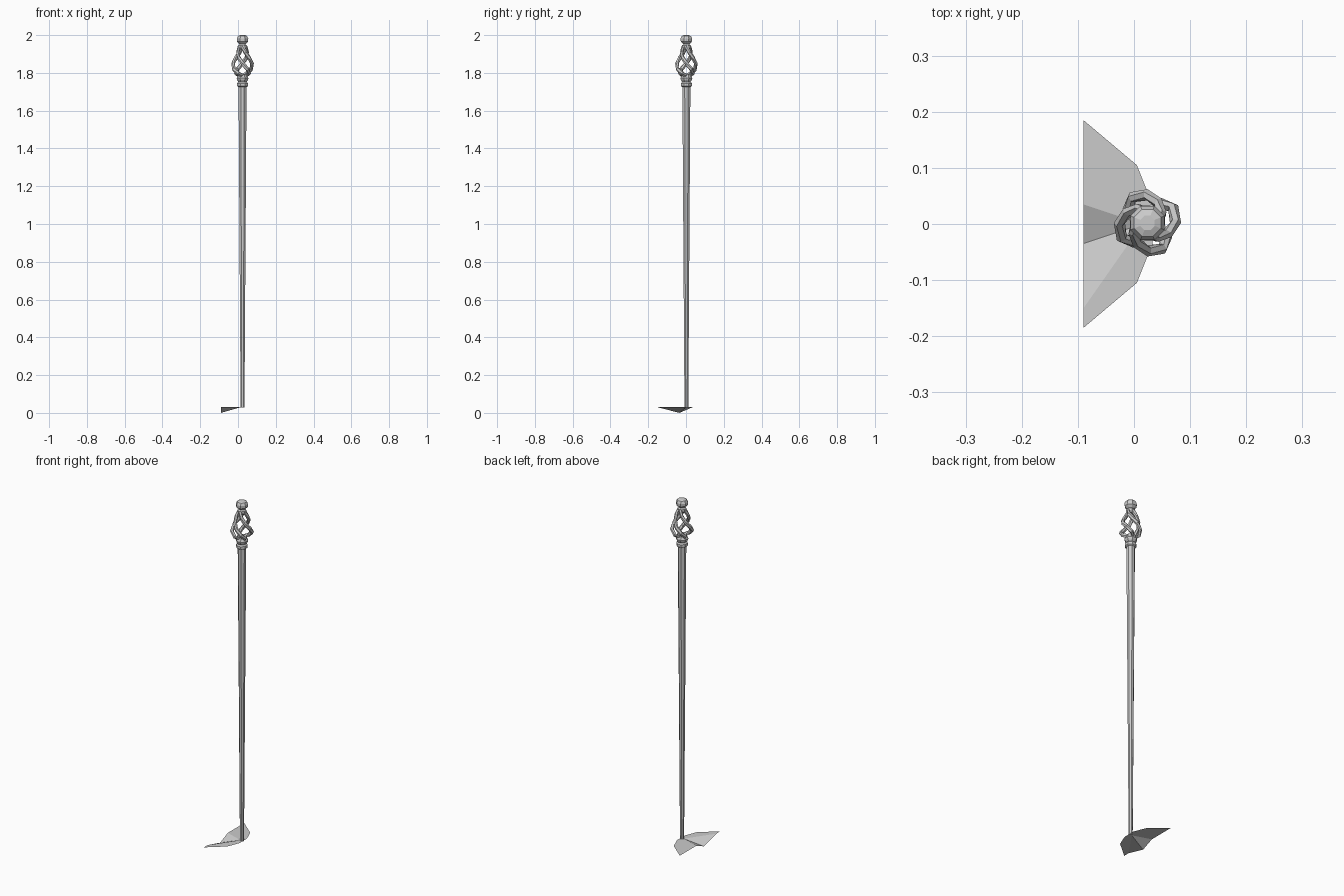
import bpy, math

if "Cube" in bpy.data.objects:
    bpy.data.objects.remove(bpy.data.objects["Cube"])

CX, CY = 0.024, 0.002   # axis of the pole


def mesh_object(name, verts, faces, angle=None):
    me = bpy.data.meshes.new(name)
    me.from_pydata(verts, [], faces)
    ob = bpy.data.objects.new(name, me)
    bpy.context.collection.objects.link(ob)
    if angle:
        bpy.context.view_layer.objects.active = ob
        ob.select_set(True)
        bpy.ops.object.shade_smooth_by_angle(angle=math.radians(angle))
        ob.select_set(False)
    return ob


def skin(name, rings, angle=None):
    """Joins equal-sized point rings into a closed tube."""
    n = len(rings[0])
    verts = [p for r in rings for p in r]
    faces = [(i * n + j, i * n + (j + 1) % n, (i + 1) * n + (j + 1) % n, (i + 1) * n + j)
             for i in range(len(rings) - 1) for j in range(n)]
    faces += [tuple(range(n))[::-1], tuple(range(len(verts) - n, len(verts)))]
    return mesh_object(name, verts, faces, angle)


def lathe(name, profile, sides=8, angle=None):
    return skin(name, [[(CX + r * math.cos(2 * math.pi * (j + .5) / sides),
                         CY + r * math.sin(2 * math.pi * (j + .5) / sides), z)
                        for j in range(sides)] for r, z in profile], angle)


# Tapered pole, collar and top knob
lathe("pole", [(0.011, 0.028), (0.023, 1.735)])
lathe("collar", [(0.024, 1.725), (0.031, 1.73), (0.031, 1.745), (0.024, 1.752),
                 (0.031, 1.762), (0.034, 1.772), (0.027, 1.784), (0.026, 1.795)])
lathe("knob", [(0.018, 1.925), (0.024, 1.935), (0.024, 1.945), (0.017, 1.952),
               (0.032, 1.966), (0.033, 1.982), (0.026, 1.995), (0.014, 2.0)])

# Twisted basket of four bars
path = [(0.018, 1.785), (0.041, 1.795), (0.053, 1.82), (0.050, 1.85),
        (0.040, 1.88), (0.029, 1.91), (0.016, 1.94)]
for k in range(4):
    rings = []
    for i, (r, z) in enumerate(path):
        a = math.pi / 2 * k - math.radians(30) * i
        w, h = 0.010, 0.010
        ring = []
        for s in range(6):
            t = 2 * math.pi * s / 6
            # section lies across the slanted bar
            rad, along = w * math.cos(t), h * math.sin(t)
            tang = along * 0.7
            ring.append((CX + (r + rad) * math.cos(a) - tang * math.sin(a),
                         CY + (r + rad) * math.sin(a) + tang * math.cos(a),
                         z + along * 0.9))
        rings.append(ring)
    skin(f"basket_bar_{k + 1}", rings)

# Thin hoe blade with a dent running out to its front edge
Z = 0.03
verts = [(-0.09, 0.185, Z), (0.005, 0.105, Z), (0.033, 0.035, Z), (0.033, -0.035, Z),
         (0.005, -0.105, Z), (-0.09, -0.185, Z), (-0.09, -0.15, Z),
         (-0.09, -0.035, 0.0), (-0.09, 0.035, Z), (0.015, 0, Z)]
faces = [(0, 8, 9, 1), (1, 9, 2), (2, 9, 3), (3, 9, 4), (4, 9, 6), (4, 6, 5), (6, 9, 7), (7, 9, 8)]
mesh_object("blade", verts, [f[::-1] for f in faces][::-1])
